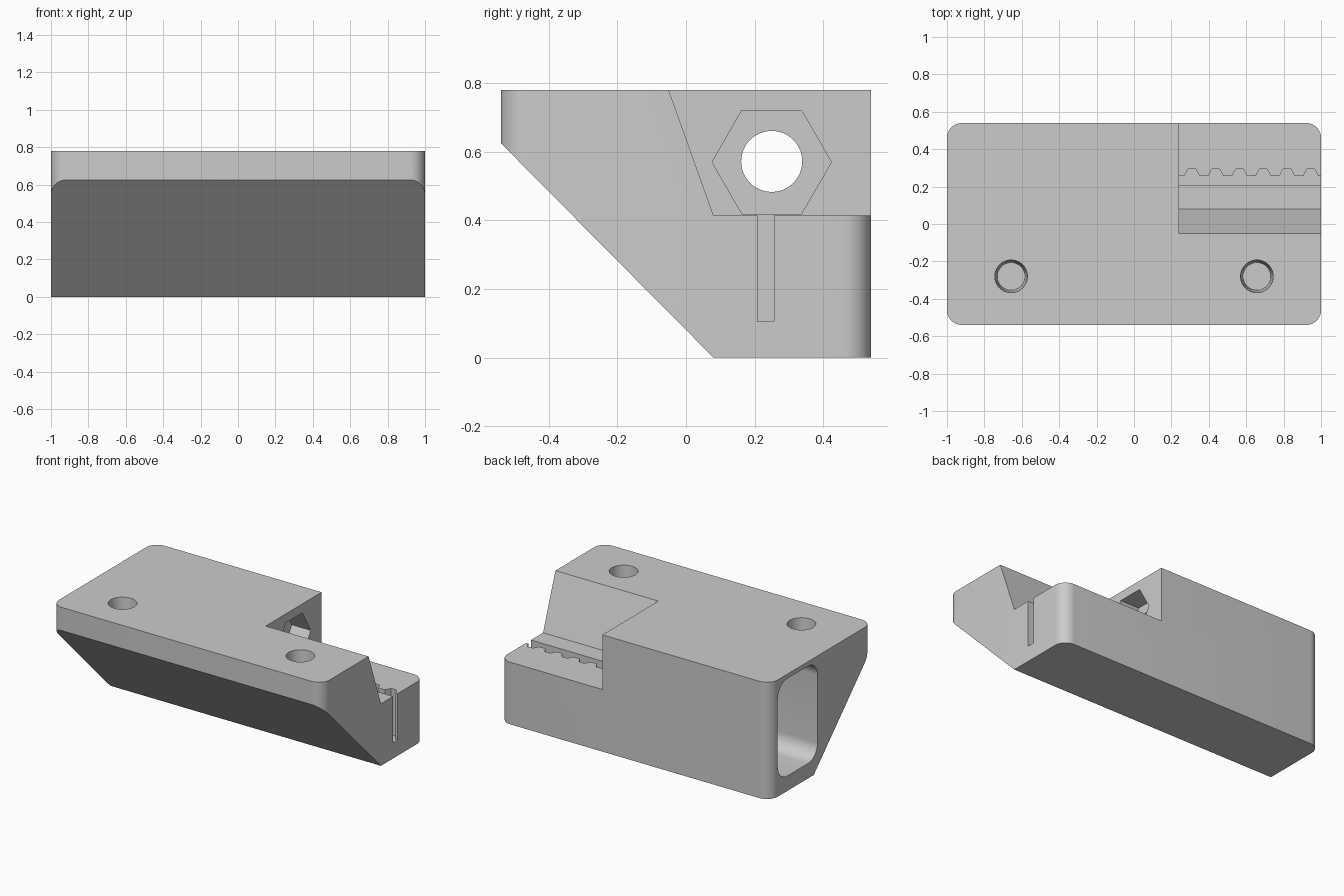
import bpy, bmesh
from math import sin, cos, pi, radians
from mathutils import Vector

cube = bpy.data.objects.get("Cube")
if cube:
    bpy.data.objects.remove(cube, do_unlink=True)

grey = bpy.data.materials.new("plain grey")
grey.use_nodes = True
grey.diffuse_color = (0.6, 0.6, 0.6, 1)
grey.node_tree.nodes["Principled BSDF"].inputs["Base Color"].default_value = (0.6, 0.6, 0.6, 1)


def prism(name, points, axis, low, high, taper=1.0):
    """Extrude a 2D outline along x (points are y, z) or z (points are x, y)."""
    place = (lambda a, b, h: (h, a, b)) if axis == "x" else (lambda a, b, h: (a, b, h))
    mid = sum((Vector(p) for p in points), Vector((0, 0))) / len(points)
    bm = bmesh.new()
    lower = [bm.verts.new(place(*(mid + (Vector(p) - mid) * taper), low)) for p in points]
    upper = [bm.verts.new(place(*p, high)) for p in points]
    bm.faces.new(lower[::-1])
    bm.faces.new(upper)
    for i in range(len(points)):
        j = (i + 1) % len(points)
        bm.faces.new((lower[i], lower[j], upper[j], upper[i]))
    bmesh.ops.recalc_face_normals(bm, faces=bm.faces)
    mesh = bpy.data.meshes.new(name)
    bm.to_mesh(mesh)
    bm.free()
    mesh.materials.append(grey)
    obj = bpy.data.objects.new(name, mesh)
    bpy.context.collection.objects.link(obj)
    return obj


def ring(a, b, radius, sides):
    return [(a + radius * cos(2 * pi * i / sides), b + radius * sin(2 * pi * i / sides))
            for i in range(sides)]


def rounded(a0, a1, b0, b1, r, steps=10):
    corners = [(a1 - r, b1 - r), (a0 + r, b1 - r), (a0 + r, b0 + r), (a1 - r, b0 + r)]
    return [(a + r * cos(pi / 2 * (k + i / steps)), b + r * sin(pi / 2 * (k + i / steps)))
            for k, (a, b) in enumerate(corners) for i in range(steps + 1)]


# Block with rounded upright edges
body = prism("clamp_body", rounded(-1, 1, -0.54, 0.54, 0.08), "z", 0, 0.78)

# Sloped underside at the front
cutters = [prism("slope_cut", [(0.179, -0.1), (-0.639, 0.725), (-0.9, 0.725), (-0.9, -0.1)],
                 "x", -1.2, 1.2)]

# Stepped ledge with a leaning front wall
cutters.append(prism("ledge_cut", [(-0.086, 0.88), (0.08, 0.415), (0.8, 0.415), (0.8, 0.88)],
                     "x", 0.24, 1.2))

# Toothed belt slot
slot = [(1.2, 0.257), (1.2, 0.208), (0.24, 0.208), (0.24, 0.257)]
for i in range(6):
    c = 0.31 + 0.127 * i
    slot += [(c - 0.04, 0.257), (c - 0.02, 0.295), (c + 0.02, 0.295), (c + 0.04, 0.257)]
cutters.append(prism("belt_slot_cut", slot, "z", 0.105, 0.5))

# Pocket in the end, bolt hole and hexagonal nut recess
cutters.append(prism("end_pocket_cut", rounded(0.04, 0.46, 0.10, 0.75, 0.1), "x", -1.2, 0))
cutters.append(prism("bolt_hole_cut", ring(0.25, 0.572, 0.089, 48), "x", -0.1, 0.3))
cutters.append(prism("nut_recess_cut", ring(0.25, 0.57, 0.174, 6), "x", 0.1, 0.3))

# Tapered blind holes in the top
for side in (-1, 1):
    cutters.append(prism("mount_hole_cut", ring(side * 0.657, -0.28, 0.088, 48),
                         "z", 0.55, 0.79, 0.84))

for cutter in cutters:
    cutter.hide_render = True
    mod = body.modifiers.new(cutter.name, "BOOLEAN")
    mod.operation = "DIFFERENCE"
    mod.solver = "EXACT"
    mod.object = cutter

# Bake the cuts and drop the cutters
bpy.context.view_layer.update()
graph = bpy.context.evaluated_depsgraph_get()
cut_mesh = bpy.data.meshes.new_from_object(body.evaluated_get(graph))
body.modifiers.clear()
body.data = cut_mesh
for cutter in cutters:
    bpy.data.objects.remove(cutter, do_unlink=True)

bpy.ops.object.select_all(action="DESELECT")
body.select_set(True)
bpy.context.view_layer.objects.active = body
bpy.ops.object.shade_smooth_by_angle(angle=radians(30))
